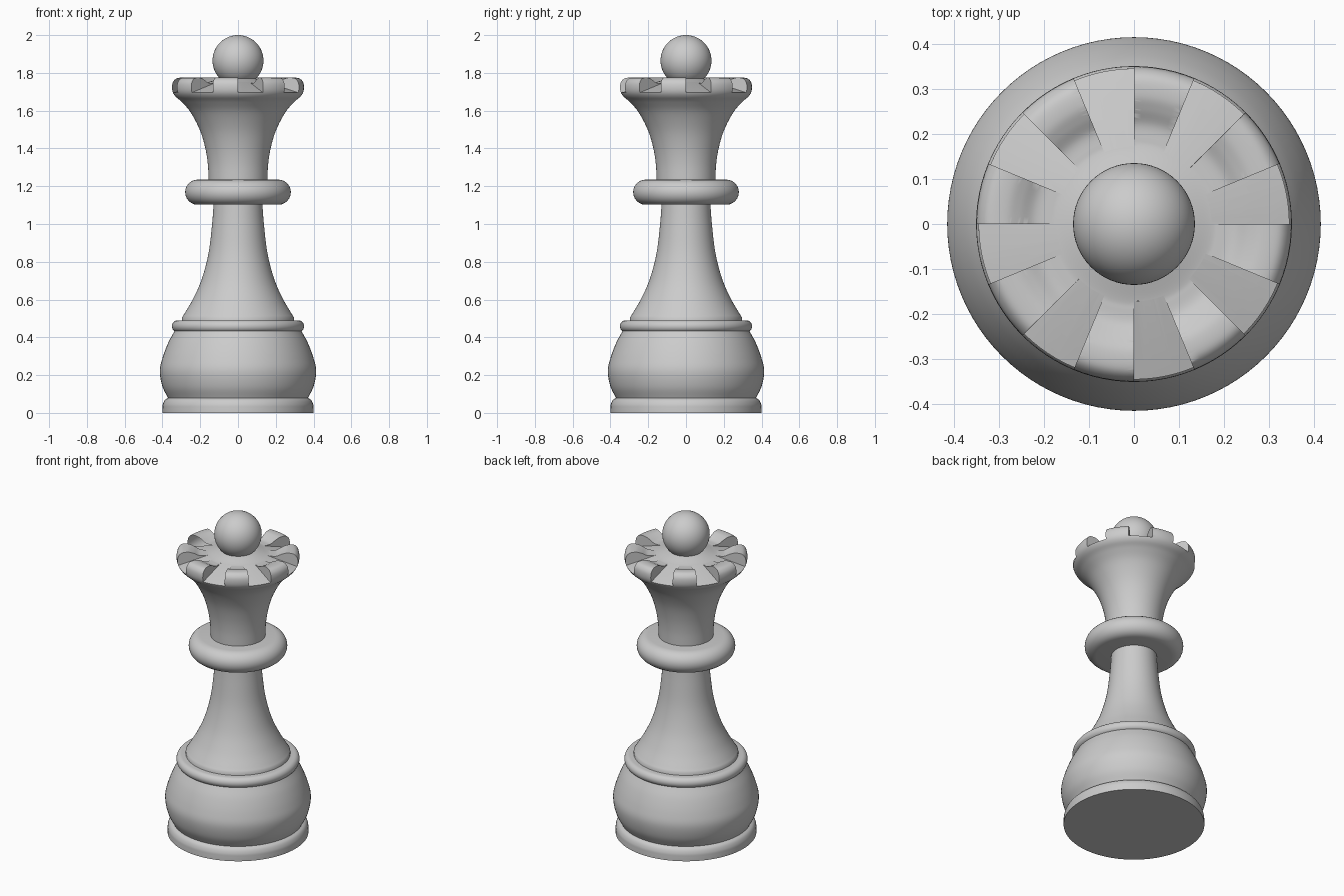
import bpy, bmesh, math
from mathutils import Vector

cube = bpy.data.objects.get("Cube")
if cube:
    bpy.data.objects.remove(cube)

grey = bpy.data.materials.new("stone grey")
grey.use_nodes = True
colour = (0.6, 0.6, 0.6, 1)
grey.diffuse_color = colour
grey.node_tree.nodes["Principled BSDF"].inputs["Base Color"].default_value = colour

SEGMENTS = 96
TOOTH = math.tau / 16


def curve(points, steps=6):
    """Smooth open profile through the given (radius, height) points."""
    p = [Vector(q) for q in points]
    p = [2 * p[0] - p[1]] + p + [2 * p[-1] - p[-2]]
    out = []
    for a, b, c, d in zip(p, p[1:], p[2:], p[3:]):
        for i in range(steps):
            t = i / steps
            out.append(0.5 * (2 * b + (c - a) * t + (2 * a - 5 * b + 4 * c - d) * t * t
                              + (3 * b - a - 3 * c + d) * t ** 3))
    return [tuple(v) for v in out] + [tuple(points[-1])]


def half_round(radius, low, high, bulge, steps=12):
    """Rounded rim from low to high whose outermost point is at radius."""
    mid, half = (low + high) / 2, (high - low) / 2
    angles = [math.pi * (i / steps - 0.5) for i in range(steps + 1)]
    return [(radius - bulge + bulge * math.cos(a), mid + half * math.sin(a)) for a in angles]


def make_object(name, bm):
    bmesh.ops.recalc_face_normals(bm, faces=bm.faces[:])
    mesh = bpy.data.meshes.new(name)
    bm.to_mesh(mesh)
    bm.free()
    mesh.materials.append(grey)
    obj = bpy.data.objects.new(name, mesh)
    bpy.context.collection.objects.link(obj)
    return obj


def smooth(obj, degrees=35):
    bpy.ops.object.select_all(action='DESELECT')
    obj.select_set(True)
    bpy.context.view_layer.objects.active = obj
    bpy.ops.object.shade_smooth_by_angle(angle=math.radians(degrees))


def lathe(name, profile):
    """Turn a profile round the z axis, closing both ends with a disc."""
    bm = bmesh.new()
    rings = []
    for r, z in profile:
        rings.append([bm.verts.new((r * math.cos(a), r * math.sin(a), z))
                      for a in (math.tau * i / SEGMENTS for i in range(SEGMENTS))])
    for low, high in zip(rings, rings[1:]):
        for i in range(SEGMENTS):
            j = (i + 1) % SEGMENTS
            bm.faces.new((low[i], low[j], high[j], high[i]))
    bm.faces.new(rings[0])
    bm.faces.new(rings[-1])
    return make_object(name, bm)


# Foot, belly and stem, stacked upward
foot = [(0.40, 0)] + curve([(0.40, 0.02), (0.398, 0.045), (0.387, 0.068), (0.365, 0.082)])
belly = curve([(0.368, 0.075), (0.40, 0.14), (0.414, 0.22), (0.40, 0.29),
               (0.37, 0.37), (0.335, 0.435)])
stem = [(0.297, 0.48), (0.297, 0.505)] + curve(
    [(0.29, 0.515), (0.24, 0.60), (0.193, 0.705), (0.157, 0.84), (0.138, 0.99), (0.128, 1.12)])
parts = [
    lathe("foot", foot),
    lathe("belly", belly),
    lathe("waist_ring", half_round(0.35, 0.427, 0.49, 0.03)),
    lathe("stem", stem),
    lathe("collar_ring", half_round(0.28, 1.102, 1.235, 0.066)),
]

# Flared crown: outside, rounded rim, then a trough rising to a low cone in the middle
crown = lathe("crown", curve([
    (0.155, 1.22), (0.160, 1.32), (0.175, 1.41), (0.203, 1.50), (0.25, 1.59),
    (0.297, 1.645), (0.331, 1.675), (0.346, 1.70), (0.349, 1.73), (0.342, 1.755),
    (0.322, 1.772), (0.285, 1.774), (0.255, 1.764), (0.222, 1.748), (0.19, 1.746),
    (0.165, 1.749), (0.10, 1.768), (0.05, 1.778)]))

# Eight wedge cutters for the gaps between the crown teeth
bm = bmesh.new()
wedge = [(0.12, 1.763), (0.45, 1.664), (0.45, 1.9), (0.12, 1.9)]
for k in range(8):
    rows = []
    for s in range(7):
        a = (2 * k + s / 6) * TOOTH
        rows.append([bm.verts.new((r * math.cos(a), r * math.sin(a), z)) for r, z in wedge])
    for near, far in zip(rows, rows[1:]):
        for i in range(4):
            j = (i + 1) % 4
            bm.faces.new((near[i], near[j], far[j], far[i]))
    bm.faces.new(rows[0])
    bm.faces.new(rows[-1])
cutter = make_object("gap_cutter", bm)
cutter.hide_render = True

cut = crown.modifiers.new("gaps", 'BOOLEAN')
cut.operation = 'DIFFERENCE'
cut.solver = 'EXACT'
cut.object = cutter
bpy.context.view_layer.objects.active = crown
bpy.ops.object.modifier_apply(modifier=cut.name)
bpy.data.objects.remove(cutter)
parts.append(crown)

# Ball on top
bm = bmesh.new()
bmesh.ops.create_uvsphere(bm, u_segments=64, v_segments=32, radius=0.135)
bmesh.ops.translate(bm, verts=bm.verts[:], vec=(0, 0, 1.865))
parts.append(make_object("top_ball", bm))

for part in parts:
    smooth(part)
